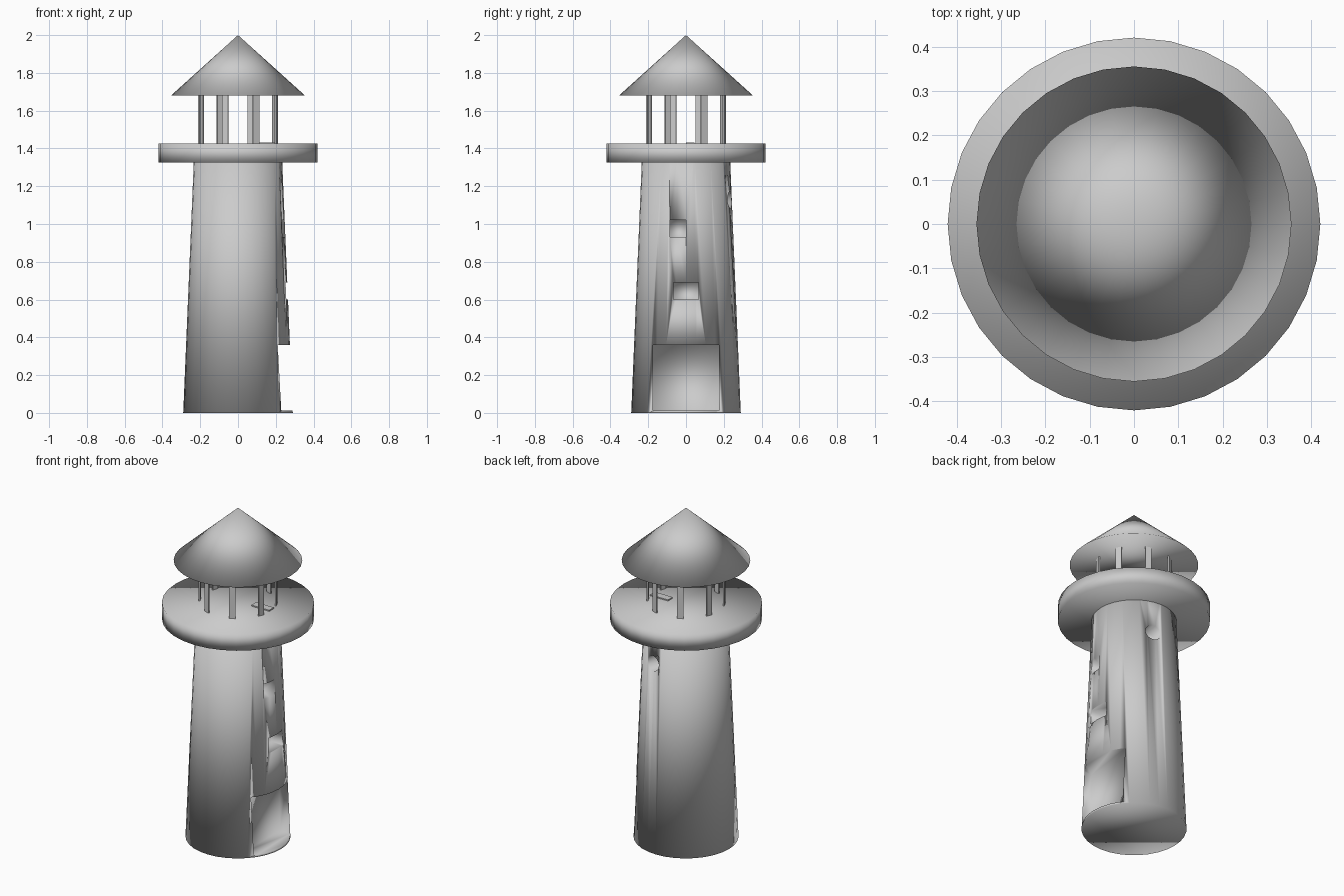
import bpy, math
from mathutils import Matrix, Vector

cube = bpy.data.objects.get("Cube")
if cube:
    bpy.data.objects.remove(cube, do_unlink=True)

GREY = (0.6, 0.6, 0.6, 1)
stone = bpy.data.materials.new("stone_grey")
stone.use_nodes = True
stone.diffuse_color = GREY
stone.node_tree.nodes["Principled BSDF"].inputs["Base Color"].default_value = GREY


def finish(name, smooth=True):
    ob = bpy.context.object
    ob.name = name
    ob.data.materials.append(stone)
    if smooth:
        bpy.ops.object.shade_smooth()
    return ob


def lathe(name, r1, r2, z1, z2):
    bpy.ops.mesh.primitive_cone_add(vertices=32, radius1=r1, radius2=r2,
                                    depth=z2 - z1, location=(0, 0, (z1 + z2) / 2))
    return finish(name)


def box(name, lo, hi):
    lo, hi = Vector(lo), Vector(hi)
    bpy.ops.mesh.primitive_cube_add(size=1, location=(lo + hi) / 2)
    bpy.context.object.scale = hi - lo
    return finish(name, smooth=False)


# Main solids: tapered tower, gallery disc, conical roof
tower = lathe("tower", 0.29, 0.232, 0, 1.38)
lathe("gallery", 0.42, 0.42, 1.325, 1.425)
lathe("roof", 0.355, 0, 1.68, 2.0)

# Recesses: doorway and two windows facing +x, round porthole near the back
cutters = [
    box("door_cutter", (0.16, -0.175, 0.012), (0.5, 0.175, 0.36)),
    box("lower_window_cutter", (0.18, -0.065, 0.6), (0.5, 0.065, 0.69)),
    box("upper_window_cutter", (0.17, -0.085, 0.93), (0.5, 0.0, 1.02)),
]
angle = math.radians(76)
bpy.ops.mesh.primitive_cylinder_add(
    vertices=24, radius=0.045, depth=0.2,
    location=(0.26 * math.cos(angle), 0.26 * math.sin(angle), 1.127),
    rotation=(0, math.pi / 2, angle))
cutters.append(finish("porthole_cutter"))

for cutter in cutters:
    mod = tower.modifiers.new(cutter.name, "BOOLEAN")
    mod.operation = "DIFFERENCE"
    mod.solver = "EXACT"
    mod.object = cutter
bpy.context.view_layer.objects.active = tower
for mod in list(tower.modifiers):
    bpy.ops.object.modifier_apply(modifier=mod.name)
for cutter in cutters:
    bpy.data.objects.remove(cutter, do_unlink=True)
for face in tower.data.polygons:
    face.use_smooth = True

# Lantern room: eight thin posts in a ring, and a floor hatch
for i in range(8):
    post = box("lantern_post_%d" % (i + 1), (0.209, -0.018, 1.42), (0.217, 0.018, 1.69))
    post.matrix_world = (Matrix.Rotation(math.radians(26.5 + 45 * i), 4, "Z")
                         @ Matrix.Translation(post.location)
                         @ Matrix.Diagonal((*post.scale, 1)))
box("floor_hatch", (0.09, 0.0, 1.42), (0.21, 0.045, 1.432))
